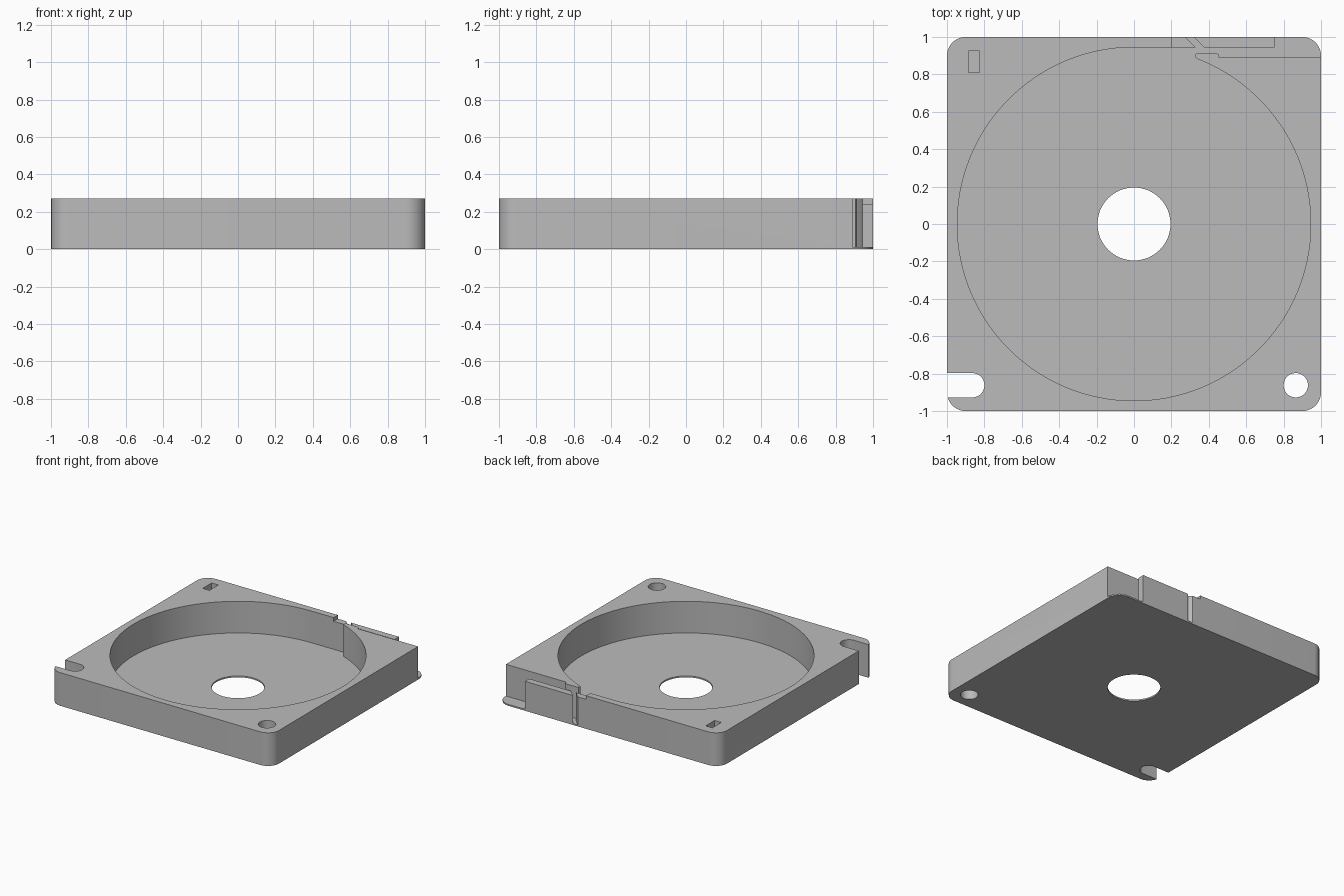
import bpy, bmesh
from math import cos, sin, radians, pi
from mathutils import Matrix

if "Cube" in bpy.data.objects:
    bpy.data.objects.remove(bpy.data.objects["Cube"], do_unlink=True)

HEIGHT, FLOOR, ABOVE = 0.27, 0.012, 0.4
REEL_R = 0.945

grey = bpy.data.materials.new("plain grey")
grey.use_nodes = True
grey.diffuse_color = (0.5, 0.5, 0.5, 1)
grey.node_tree.nodes["Principled BSDF"].inputs["Base Color"].default_value = (0.5, 0.5, 0.5, 1)


def arc(cx, cy, r, start, end, steps):
    """Points along an arc, angles in degrees."""
    angles = [radians(start + (end - start) * i / steps) for i in range(steps + 1)]
    return [(cx + r * cos(a), cy + r * sin(a)) for a in angles]


def circle(cx, cy, r, steps=48):
    return arc(cx, cy, r, 0, 360, steps)[:-1]


def rect(x0, y0, x1, y1):
    return [(x0, y0), (x1, y0), (x1, y1), (x0, y1)]


def prism(name, outline, z0, z1, turn=None):
    """Extrude a flat outline from z0 to z1, optionally transformed."""
    bm = bmesh.new()
    base = bm.faces.new([bm.verts.new((x, y, z0)) for x, y in outline])
    top = bmesh.ops.extrude_face_region(bm, geom=[base])["geom"]
    verts = [v for v in top if isinstance(v, bmesh.types.BMVert)]
    bmesh.ops.translate(bm, verts=verts, vec=(0, 0, z1 - z0))
    if turn:
        bm.transform(turn)
    bmesh.ops.recalc_face_normals(bm, faces=bm.faces)
    mesh = bpy.data.meshes.new(name)
    bm.to_mesh(mesh)
    bm.free()
    mesh.materials.append(grey)
    obj = bpy.data.objects.new(name, mesh)
    bpy.context.collection.objects.link(obj)
    return obj


# Square case with rounded corners
corner, inset = 0.1, 0.9
outline = []
for i, (sx, sy) in enumerate([(1, 1), (-1, 1), (-1, -1), (1, -1)]):
    outline += arc(sx * inset, sy * inset, corner, 90 * i, 90 * i + 90, 12)
case = prism("cassette_case", outline, 0, HEIGHT)

# Reel well, running out through the exit channel, open corner and diagonal slit
well = arc(0, 0, REEL_R, 90, 427.6, 110)
well += [(0.335, 0.884), (0.325, 0.895), (0.33, 0.91), (0.345, 0.915),   # guide lip
         (0.44, 0.915), (0.455, 0.905), (0.455, 0.89),
         (1.1, 0.89), (1.1, 1.1), (0.75, 1.1), (0.75, REEL_R),           # open corner
         (0.375, REEL_R), (0.22, 1.1), (0.175, 1.1), (0.33, REEL_R)]     # slit

# Slotted mounting hole, open on one side
slot = arc(-0.865, -0.862, 0.065, -90, 90, 24) + [(-1.1, -0.797), (-1.1, -0.927)]

# Sideways screw hole that meets the nut pocket
sideways = Matrix.Translation((0, 0.867, 0.14)) @ Matrix.Rotation(pi / 2, 4, "Y")

cutters = [
    prism("well_cutter", well, FLOOR, ABOVE),
    prism("hub_hole_cutter", circle(0, 0, 0.195, 64), -0.1, ABOVE),
    prism("mount_hole_cutter", circle(0.865, -0.862, 0.065), -0.1, ABOVE),
    prism("mount_slot_cutter", slot, -0.1, ABOVE),
    prism("wall_step_cutter", rect(0.2, 0.93, 0.8, 1.1), 0.24, ABOVE),
    prism("nut_pocket_cutter", rect(-0.885, 0.81, -0.825, 0.925), 0.08, ABOVE),
    prism("screw_hole_cutter", circle(0, 0, 0.035, 32), -1.1, -0.85, sideways),
]

bpy.ops.object.select_all(action="DESELECT")
bpy.context.view_layer.objects.active = case
case.select_set(True)
for cutter in cutters:
    cutter.hide_render = True
    mod = case.modifiers.new(cutter.name, "BOOLEAN")
    mod.operation, mod.solver, mod.object = "DIFFERENCE", "EXACT", cutter
    bpy.ops.object.modifier_apply(modifier=mod.name)
for cutter in cutters:
    bpy.data.objects.remove(cutter, do_unlink=True)

bpy.ops.object.shade_smooth_by_angle(angle=radians(30))
